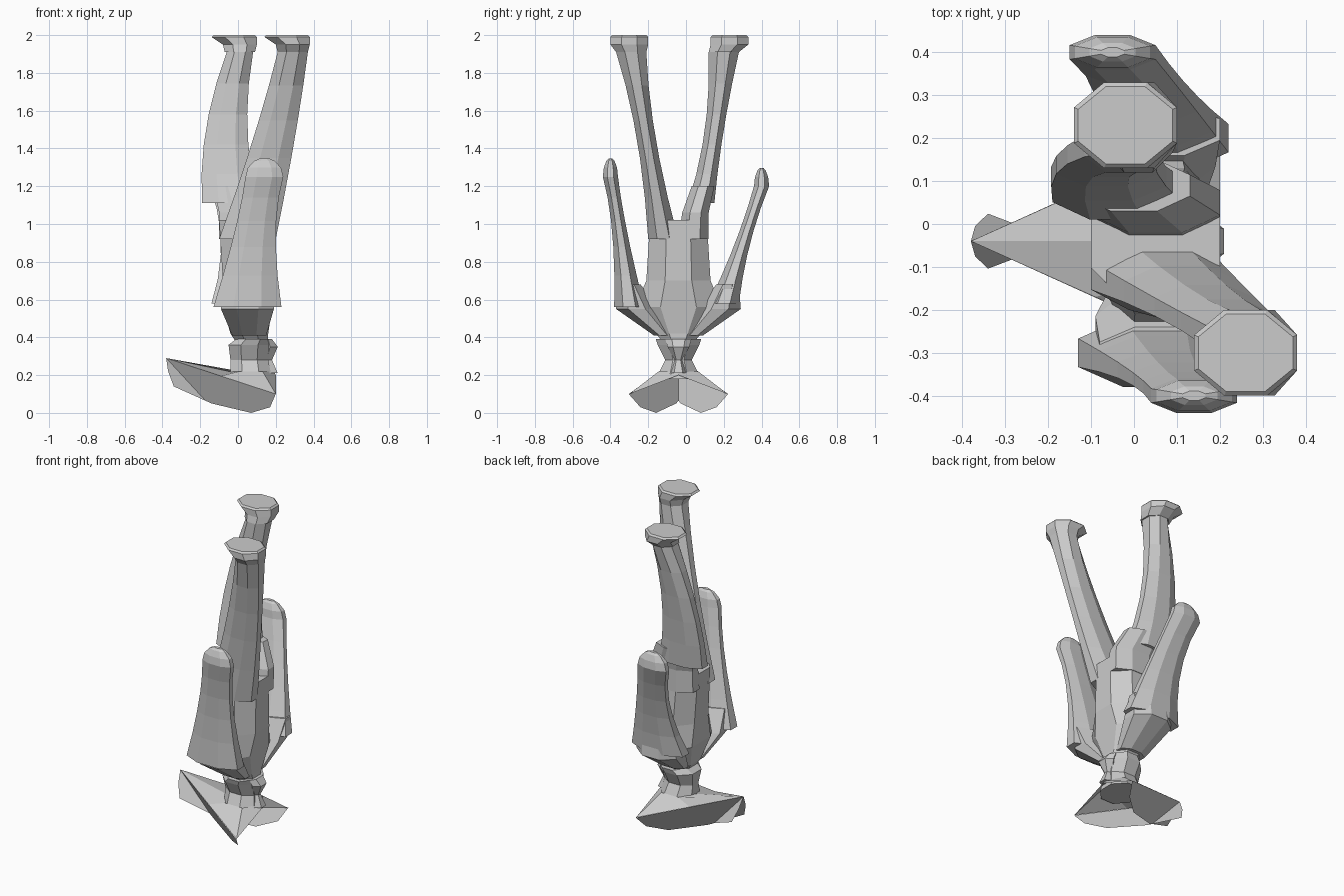
import bpy
import math
from mathutils import Vector

default_cube = bpy.data.objects.get("Cube")
if default_cube:
    bpy.data.objects.remove(default_cube, do_unlink=True)

MIDDLE = -0.04  # the body's symmetry plane in y


def add_mesh(name, vertices, faces):
    mesh = bpy.data.meshes.new(name)
    mesh.from_pydata(vertices, [], faces)
    mesh.update()
    part = bpy.data.objects.new(name, mesh)
    bpy.context.collection.objects.link(part)
    return part


def skin(name, rings, sides=8):
    """Join level rings, each a centre with half width and half depth."""
    vertices, faces = [], []
    reach = 1 / math.cos(math.pi / sides)
    for centre, width, depth in rings:
        for step in range(sides):
            angle = math.tau * (step + 0.5) / sides
            offset = Vector((width * math.cos(angle), depth * math.sin(angle), 0))
            vertices.append(Vector(centre) + offset * reach)
    for lower in range(0, len(vertices) - sides, sides):
        upper = lower + sides
        for step in range(sides):
            after = (step + 1) % sides
            faces.append((lower + step, lower + after, upper + after, upper + step))
    faces.append(tuple(reversed(range(sides))))
    faces.append(tuple(range(len(vertices) - sides, len(vertices))))
    return add_mesh(name, vertices, faces)


def body(name, rows, sides=8):
    """Skin rows of height, centre x, half width and half depth."""
    return skin(name, [((x, MIDDLE, z), width, depth)
                       for z, x, width, depth in rows], sides)


def through(values, t):
    """Quadratic that passes through a start, middle and end value."""
    start, middle, end = values
    return (start * (1 - t) * (1 - 2 * t) + middle * 4 * t * (1 - t)
            + end * t * (2 * t - 1))


def limb(name, path, widths, depths, tip_height=0, segments=5):
    """Sweep a changing section along a bent path, with an optional round tip."""
    points = [Vector(point) for point in path]
    rings = []
    for segment in range(segments + 1):
        t = segment / segments
        rings.append((through(points, t), through(widths, t), through(depths, t)))
    if tip_height:
        for angle in (0.5, 1, 1.3):
            rise = Vector((0, 0, tip_height * math.sin(angle)))
            shrink = math.cos(angle)
            rings.append((points[-1] + rise, widths[-1] * shrink, depths[-1] * shrink))
    return skin(name, rings)


# Trunk, flaring from the neck to the shoulders
body("torso", [
    (0.36, 0.08, 0.08, 0.07),
    (0.42, 0.06, 0.1, 0.12),
    (0.56, 0.05, 0.13, 0.23),
    (0.7, 0.06, 0.14, 0.17),
    (1.02, 0.05, 0.15, 0.15),
])

# Shoulders
for side, sign in (("right", -1), ("left", 1)):
    skin(side + "_shoulder", [
        ((0.06, MIDDLE + sign * 0.08, 0.41), 0.09, 0.05),
        ((0.05, MIDDLE + sign * 0.22, 0.55), 0.14, 0.11),
        ((0.06, MIDDLE + sign * 0.26, 0.68), 0.14, 0.06),
    ])

# Arms with rounded hands
arm_widths = (0.18, 0.11, 0.1)
arm_depths = (0.08, 0.04, 0.04)
limb("right_arm", [(0.05, -0.3, 0.56), (0.09, -0.35, 0.95), (0.14, -0.4, 1.25)],
     arm_widths, arm_depths, tip_height=0.1)
limb("left_arm", [(0.04, 0.2, 0.58), (0.02, 0.3, 0.9), (-0.05, 0.4, 1.2)],
     arm_widths, arm_depths, tip_height=0.1)

# Legs, one leaning back and one bent forward from a wide thigh
right_ankle = Vector((0.29, -0.29, 1.91))
left_ankle = Vector((0.01, 0.2, 1.91))
limb("right_leg", [(0.05, -0.12, 0.92), (0.19, -0.21, 1.45), right_ankle],
     (0.15, 0.11, 0.08), (0.08, 0.05, 0.08))
limb("left_leg", [(-0.04, 0.08, 1.11), (-0.06, 0.15, 1.5), left_ankle],
     (0.15, 0.11, 0.07), (0.07, 0.05, 0.08))
skin("left_hip", [
    ((0.05, 0.04, 0.92), 0.15, 0.08),
    ((0.05, 0.05, 1.06), 0.15, 0.07),
    ((0, 0.09, 1.2), 0.13, 0.06),
])

# Feet with flat soles, thin toes and lower heels
for side, ankle, heading in (("right", right_ankle, -0.01), ("left", left_ankle, 0.03)):
    heel = ankle + Vector((0, heading, 0.04))
    sole = ankle + Vector((-0.03, heading, 0.08))
    skin(side + "_foot", [(ankle, 0.08, 0.08), (heel, 0.09, 0.1),
                          (sole, 0.12, 0.1), (sole + Vector((0, 0, 0.01)), 0.11, 0.09)])

# Head and the hair gathered behind it
body("head", [
    (0.39, 0.08, 0.09, 0.12),
    (0.36, 0.06, 0.11, 0.11),
    (0.28, 0.06, 0.1, 0.07),
    (0.18, 0.07, 0.11, 0.12),
])
body("hair_knot", [
    (0.39, 0.16, 0.02, 0.06),
    (0.35, 0.17, 0.04, 0.05),
    (0.28, 0.15, 0.03, 0.02),
    (0.21, 0.16, 0.05, 0.04),
], sides=6)

# Three-cornered hat brim drawn in to the head
front = Vector((-0.38, MIDDLE, 0.29))
back = Vector((0.2, MIDDLE, 0.2))
left_corner = Vector((0.2, MIDDLE + 0.26, 0.1))
right_corner = Vector((0.2, MIDDLE - 0.26, 0.1))
rim = [front, front.lerp(left_corner, 0.5), left_corner,
       back, right_corner, front.lerp(right_corner, 0.5)]
crown = []
for step in range(len(rim)):
    angle = math.pi - step * math.tau / len(rim)
    crown.append(Vector((0.07 + 0.12 * math.cos(angle),
                         MIDDLE + 0.12 * math.sin(angle), 0.22)))
count = len(rim)
add_mesh("hat_brim", rim + crown,
         [(i, (i + 1) % count, (i + 1) % count + count, i + count)
          for i in range(count)])

# Flat hat flaps that lean inward and cross below the brim
flap = [(-0.38, 0.29), (-0.37, 0.22), (-0.34, 0.14), (-0.14, 0.05),
        (0.07, 0), (0.17, 0.03), (0.2, 0.1)]
for side, sign in (("right", -1), ("left", 1)):
    vertices = []
    for x, z in flap:
        outward = 0.65 * (x - front.x) + 0.6 * (z - front.z)
        vertices.append((x, MIDDLE + sign * outward, z))
    add_mesh(side + "_hat_flap", vertices, [tuple(range(len(flap)))])
